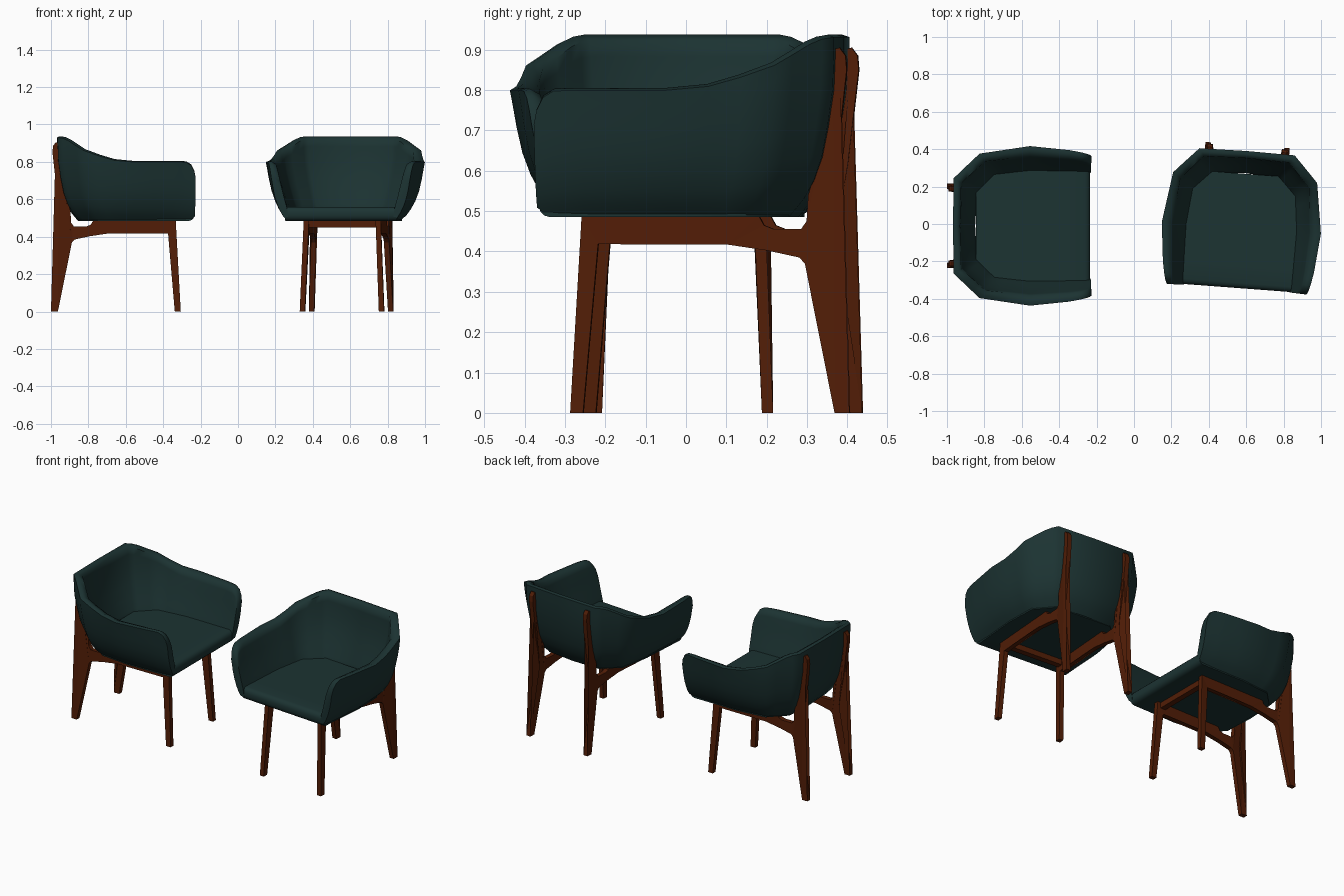
import bpy, bmesh, math
from mathutils import Matrix, Vector

cube = bpy.data.objects.get("Cube")
if cube:
    bpy.data.objects.remove(cube)


def material(name, rgb):
    m = bpy.data.materials.new(name)
    m.use_nodes = True
    m.diffuse_color = (*rgb, 1)
    m.node_tree.nodes["Principled BSDF"].inputs["Base Color"].default_value = (*rgb, 1)
    return m


fabric = material("dark_teal_fabric", (0.0115, 0.033, 0.032))
wood = material("walnut_wood", (0.084, 0.0125, 0.002))


def lerp(table, v):
    """Piecewise linear lookup in a list of (key, value) pairs."""
    if v <= table[0][0]:
        return table[0][1]
    for (a, p), (b, q) in zip(table, table[1:]):
        if v <= b:
            return p + (q - p) * (v - a) / (b - a)
    return table[-1][1]


def mesh_from(bm, name, mat):
    bmesh.ops.recalc_face_normals(bm, faces=bm.faces)
    me = bpy.data.meshes.new(name)
    bm.to_mesh(me)
    bm.free()
    me.materials.append(mat)
    return me


# Plan of the tub: top outline and bottom outline, from arm front to back centre
TOP = [(.385, -.37), (.408, -.25), (.43, -.04), (.387, .23), (.255, .368), (0, .372)]
BOTTOM = [(.29, -.365), (.292, -.25), (.295, -.04), (.275, .15), (.175, .25), (0, .26)]
# Rim height along the outline parameter
RIM = [(0, .72), (.06, .755), (.2, .787), (.42, .803), (.7, .805), (2, .805), (2.4, .815),
       (2.7, .838), (3, .867), (3.3, .893), (3.6, .92), (3.8, .932), (4, .937)]
# How far each wall lies from the top outline to the bottom one, by height
OUTER = [(.485, 1), (.52, .72), (.57, .47), (.63, .28), (.72, .13), (.81, .02), (.9, 0)]
INNER = [(.52, 1.08), (.56, 1), (.6, .88), (.7, .62), (.8, .42), (.935, .34)]
LEVELS = [0, .1, .2, .33, .5, .7, .88, 1]


def outline(points, u):
    i = min(int(u), len(points) - 2)
    return Vector(points[i]).lerp(Vector(points[i + 1]), u - i)


def station(u):
    """Closed cross-section of the tub wall, with a rounded rim."""
    rim, a, b = lerp(RIM, u), outline(TOP, u), outline(BOTTOM, u)
    ring = []

    def add(t, z, shift=0):
        p = a.lerp(b, t)
        ring.append((p.x, p.y + shift, z))

    for f in LEVELS:
        z = .485 + (rim - .485) * f
        add(lerp(OUTER, z), z - (.006 if f == 1 else 0), .03 if f == 0 and u < .3 else 0)
    add(lerp(OUTER, rim) + .14, rim)
    for f in reversed(LEVELS[1:]):
        z = .485 + (rim - .485) * f
        add(lerp(INNER, z), z - (.014 if f == 1 else 0))
    return ring


def build_tub():
    bm = bmesh.new()
    us = [k for k, _ in RIM[:5]] + [1, 1.5] + [k for k, _ in RIM[5:]] + [5]
    half = [station(u) for u in us]
    rings = half + [[(-x, y, z) for x, y, z in r] for r in reversed(half[:-1])]
    rows = [[bm.verts.new(c) for c in r] for r in rings]
    n = len(rows[0])
    for r, s in zip(rows, rows[1:]):
        for i in range(n):
            j = (i + 1) % n
            bm.faces.new((r[i], r[j], s[j], s[i]))
    for end in (rows[0], rows[-1]):
        bm.faces.new(end)
    return mesh_from(bm, "tub_shell", fabric)


def extrude(bm, loop, shift):
    """Prism between a flat loop and its copy moved by shift."""
    a = [bm.verts.new(p) for p in loop]
    b = [bm.verts.new(Vector(p) + shift) for p in loop]
    bm.faces.new(a)
    bm.faces.new(b)
    for i in range(len(a)):
        j = (i + 1) % len(a)
        bm.faces.new((a[i], a[j], b[j], b[i]))


# Seat cushion, filling the tub floor
def build_seat():
    bm = bmesh.new()
    side = [(x + .008, y) for x, y in BOTTOM[:-1]]
    side[0] = (.3, -.362)
    loop = side + [(-x, y) for x, y in reversed(side)]
    extrude(bm, [(x, y, .485) for x, y in loop], Vector((0, 0, .075)))
    edges = [e for e in bm.edges
             if all(v.co.y < -.3 for v in e.verts) and abs(e.verts[0].co.x - e.verts[1].co.x) > .1]
    bmesh.ops.bevel(bm, geom=edges, offset=.028, segments=3, profile=.5, affect='EDGES')
    return mesh_from(bm, "seat_cushion", fabric)


# Side frame: front leg, arched rail, rear leg and back post in one piece
FRAME = [(-.29, 0), (-.258, 0), (-.222, .418), (-.1, .425), (0, .425), (.1, .417), (.2, .402),
         (.278, .385), (.292, .37), (.367, 0), (.404, 0), (.341, .42), (.35, .5), (.37, .62),
         (.396, .85), (.393, .885), (.378, .905), (.362, .9), (.352, .8), (.325, .62), (.3, .54),
         (.296, .475), (.282, .455), (.215, .455), (.19, .465), (.178, .487), (-.263, .487)]
SPLAY = [(0, .212), (.45, .192), (.9, .2)]


def build_frame(sign):
    bm = bmesh.new()
    extrude(bm, [(-.014, y, z) for y, z in FRAME], Vector((.028, 0, 0)))
    # Fill the flat outline first, then lean the legs outward
    bmesh.ops.triangulate(bm, faces=[f for f in bm.faces if len(f.verts) > 4])
    for v in bm.verts:
        v.co.x += sign * lerp(SPLAY, v.co.z)
    return mesh_from(bm, "side_frame", wood)


def build_crossbar():
    bm = bmesh.new()
    bmesh.ops.create_cube(bm, size=1, matrix=Matrix.Translation((0, -.225, .467))
                          @ Matrix.Diagonal((.385, .035, .034, 1)))
    return mesh_from(bm, "crossbar", wood)


parts = {
    "tub_shell": build_tub(),
    "seat_cushion": build_seat(),
    "left_frame": build_frame(1),
    "right_frame": build_frame(-1),
    "front_crossbar": build_crossbar(),
}

# Two chairs: one turned sideways, one nearly facing the front
PLACES = {
    "side_chair": Matrix.Translation((-.596, -.01, 0)) @ Matrix.Rotation(math.radians(90), 4, 'Z'),
    "front_chair": Matrix.Translation((.577, .019, 0)) @ Matrix.Rotation(math.radians(-4.3), 4, 'Z'),
}
for chair, place in PLACES.items():
    for part, me in parts.items():
        ob = bpy.data.objects.new(chair + "_" + part, me)
        bpy.context.scene.collection.objects.link(ob)
        ob.matrix_world = place
        if part in ("tub_shell", "seat_cushion"):
            bpy.ops.object.select_all(action='DESELECT')
            ob.select_set(True)
            bpy.context.view_layer.objects.active = ob
            bpy.ops.object.shade_smooth_by_angle(angle=math.radians(60))
